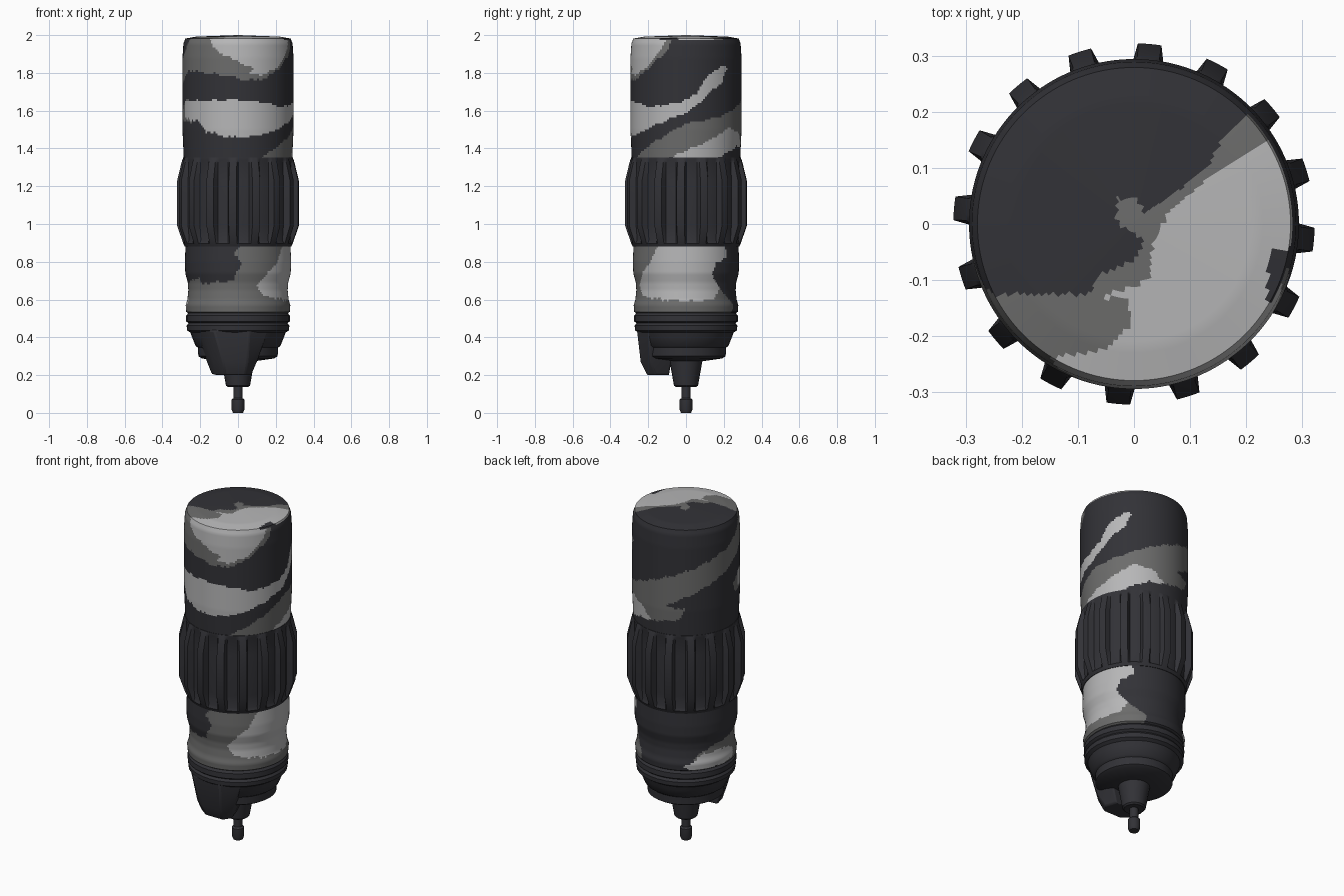
import bpy, bmesh, math
from mathutils import Vector


def material(name, rgb):
    m = bpy.data.materials.new(name)
    m.diffuse_color = (*rgb, 1)
    return m


DARK = material("charcoal", (0.032, 0.032, 0.038))
GREY = material("mid grey", (0.15, 0.15, 0.148))
LIGHT = material("light grey", (0.47, 0.47, 0.475))


def finish(name, bm, mats, angle=35):
    bmesh.ops.recalc_face_normals(bm, faces=bm.faces)
    me = bpy.data.meshes.new(name)
    bm.to_mesh(me)
    bm.free()
    ob = bpy.data.objects.new(name, me)
    bpy.context.collection.objects.link(ob)
    for m in mats:
        me.materials.append(m)
    bpy.ops.object.select_all(action='DESELECT')
    ob.select_set(True)
    bpy.context.view_layer.objects.active = ob
    bpy.ops.object.shade_smooth_by_angle(angle=math.radians(angle))
    return ob


def resample(profile, step):
    out = [profile[0]]
    for (r0, z0), (r1, z1) in zip(profile, profile[1:]):
        n = max(1, math.ceil(math.hypot(r1 - r0, z1 - z0) / step))
        out += [(r0 + (r1 - r0) * i / n, z0 + (z1 - z0) * i / n) for i in range(1, n + 1)]
    return out


def lathe(name, profile, segs=32, mats=(DARK,), step=9, rule=None, bulge=None, turn=0):
    """Revolve (r, z) points; angle 0 is the front, 90 degrees is +x."""
    bm = bmesh.new()
    rings = []
    for r, z in resample(profile, step):
        ring = []
        for i in range(segs):
            a = math.tau * i / segs + turn
            q = bulge(i, r, z) if bulge else r
            ring.append(bm.verts.new((q * math.sin(a), -q * math.cos(a), z)))
        rings.append(ring)
    for lo, hi in zip(rings, rings[1:]):
        for i in range(segs):
            j = (i + 1) % segs
            bm.faces.new((lo[i], lo[j], hi[j], hi[i]))
    for ring in (rings[0], rings[-1]):
        bm.faces.new(ring)
    if rule:
        for f in bm.faces:
            f.material_index = rule(f.calc_center_median())
    return finish(name, bm, mats)


def inside(x, y, poly):
    hit = False
    for (x0, y0), (x1, y1) in zip(poly, poly[1:] + poly[:1]):
        if (y0 > y) != (y1 > y) and x < x0 + (y - y0) * (x1 - x0) / (y1 - y0):
            hit = not hit
    return hit


def camo(patches, c):
    """Colour of point c from ordered (colour, [(angle, z)...]) patches."""
    a = math.degrees(math.atan2(c.x, -c.y))
    z = c.z + 0.004 * math.sin(a * 0.31) + 0.003 * math.sin(a * 0.83)
    col = 0
    for k, poly in patches:
        if any(inside(a + t, z, poly) for t in (-360, 0, 360)):
            col = k
    return col


# Camouflage patches of the upper shell: 1 = mid grey, 2 = light grey
UPPER = [
    (1, [(20, 1.34), (50, 1.42), (90, 1.53), (135, 1.58), (180, 1.67), (225, 1.76),
         (270, 1.85), (290, 1.93), (300, 2.02), (440, 2.02), (430, 1.92), (412, 1.84),
         (390, 1.77), (372, 1.76), (340, 1.79), (300, 1.815), (285, 1.77), (270, 1.72),
         (225, 1.61), (180, 1.50), (135, 1.45), (100, 1.41), (70, 1.34)]),
    (1, [(150, 1.46), (190, 1.53), (215, 1.51), (208, 1.45), (170, 1.41)]),
    (1, [(-85, 1.60), (-68, 1.66), (-55, 1.65), (-55, 1.54), (-80, 1.55)]),
    (2, [(-32, 2.02), (-28, 1.93), (0, 1.86), (16, 1.82), (12, 1.79), (28, 1.79),
         (45, 1.83), (56, 1.88), (66, 1.95), (70, 2.02)]),
    (2, [(-72, 1.65), (0, 1.66), (30, 1.64), (50, 1.62), (80, 1.64), (100, 1.68),
         (110, 1.77), (130, 1.84), (138, 1.82), (130, 1.75), (115, 1.69), (95, 1.60),
         (70, 1.55), (40, 1.49), (10, 1.46), (-10, 1.46), (-35, 1.49), (-45, 1.545),
         (-72, 1.56)]),
    (2, [(80, 1.37), (110, 1.43), (140, 1.51), (162, 1.48), (175, 1.42), (150, 1.40),
         (120, 1.34), (75, 1.34)]),
]
# Patches on the domed cap, in x and y
CAP = [
    (1, [(-.30, -.125), (-.08, -.125), (-.06, -.09), (0, -.065), (.02, -.03), (-.03, 0),
         (-.03, .045), (0, .05), (.02, .02), (.08, .06), (.13, .10), (.15, .14),
         (.22, .21), (.40, .20), (.40, -.4), (-.3, -.4)]),
    (2, [(.25, .155), (.13, .08), (.06, .02), (.03, -.05), (.03, -.10), (-.06, -.13),
         (-.01, -.135), (-.005, -.18), (-.05, -.225), (-.16, -.24), (-.16, -.4),
         (.4, -.4), (.4, .15)]),
    (0, [(.24, -.05), (.29, -.04), (.28, -.11), (.235, -.145)]),
]


def upper_rule(c):
    if c.z < 1.975:
        return camo(UPPER, c)
    col = 0
    for k, poly in CAP:
        if inside(c.x, c.y, poly):
            col = k
    return col


# Patches of the lower band
LOWER = [
    (1, [(-80, .50), (-80, .66), (-40, .685), (-5, .70), (0, .76), (5, .80), (-5, .84),
         (5, .90), (100, .90), (120, .70), (140, .63), (155, .58), (150, .50)]),
    (1, [(222, .60), (245, .66), (275, .68), (312, .72), (312, .50), (270, .50)]),
    (2, [(60, .90), (48, .80), (35, .74), (22, .68), (30, .62), (60, .60), (100, .59),
         (122, .60), (133, .66), (120, .73), (125, .80), (140, .82), (138, .90)]),
    (2, [(210, .55), (235, .62), (265, .63), (285, .60), (280, .545), (230, .53)]),
]

# Upper shell with domed end
lathe("upper_shell",
      [(.27, 1.33), (.287, 1.345), (.294, 1.5), (.294, 1.88), (.289, 1.955),
       (.279, 1.982), (.22, 1.992), (.004, 2.0)],
      180, (DARK, GREY, LIGHT), .011, upper_rule)

# Lower camouflaged band with a soft waist
lathe("lower_band",
      [(.25, .90), (.278, .885), (.281, .80), (.279, .74), (.266, .69), (.263, .65),
       (.268, .60), (.277, .57), (.274, .535), (.25, .52)],
      180, (DARK, GREY, LIGHT), .011, lambda c: camo(LOWER, c))

# Ribbed grip: sixteen trapezoid ribs that swell in the middle
RIB = [(.88, .281), (.90, .291), (.99, .322), (1.23, .322), (1.33, .298), (1.352, .29)]


def rib_bulge(i, r, z):
    if r < .27:
        return r
    top = r
    for (z0, r0), (z1, r1) in zip(RIB, RIB[1:]):
        if z0 <= z <= z1:
            top = r0 + (r1 - r0) * (z - z0) / (z1 - z0)
    k = min(i % 12, 12 - i % 12)
    return top if k <= 2 else r


lathe("ribbed_grip",
      [(.24, .878), (.281, .88), (.289, .898), (.281, .915), (.287, .99), (.287, 1.23),
       (.284, 1.32), (.289, 1.338), (.289, 1.352), (.24, 1.354)],
      192, bulge=rib_bulge, turn=math.radians(-5))

# Nose: collar rings and stepped cone
lathe("nose",
      [(.20, .54), (.262, .53), (.274, .515), (.275, .485), (.262, .475), (.272, .462),
       (.270, .437), (.252, .425), (.243, .40), (.225, .355), (.212, .345), (.210, .30),
       (.19, .288), (.10, .275), (.005, .27)], 32)

# Angled block on the front of the nose
bm = bmesh.new()
pts = [(-.22, -.10, .44), (-.20, -.17, .44), (-.13, -.245, .44), (.06, -.26, .44),
       (.16, -.20, .44), (.15, -.05, .44),
       (-.17, -.10, .28), (-.13, -.20, .27), (-.08, -.235, .27), (.05, -.24, .27),
       (.10, -.19, .27), (-.14, -.10, .205), (-.12, -.17, .20), (-.07, -.205, .20),
       (.04, -.205, .20), (.07, -.16, .20), (.05, -.09, .20)]
bmesh.ops.convex_hull(bm, input=[bm.verts.new(Vector(p)) for p in pts])
block = finish("nose_block", bm, (DARK,), 30)
bev = block.modifiers.new("soft_edges", 'BEVEL')
bev.width, bev.segments, bev.limit_method = .008, 2, 'ANGLE'

# Spindle and tip
lathe("spindle", [(.09, .30), (.086, .27), (.064, .145), (.055, .137), (.003, .137)], 20)
lathe("tip_shaft", [(.024, .15), (.024, .06)], 12)
lathe("tip_end", [(.024, .078), (.034, .07), (.034, .018), (.027, 0), (.003, 0)], 12)
